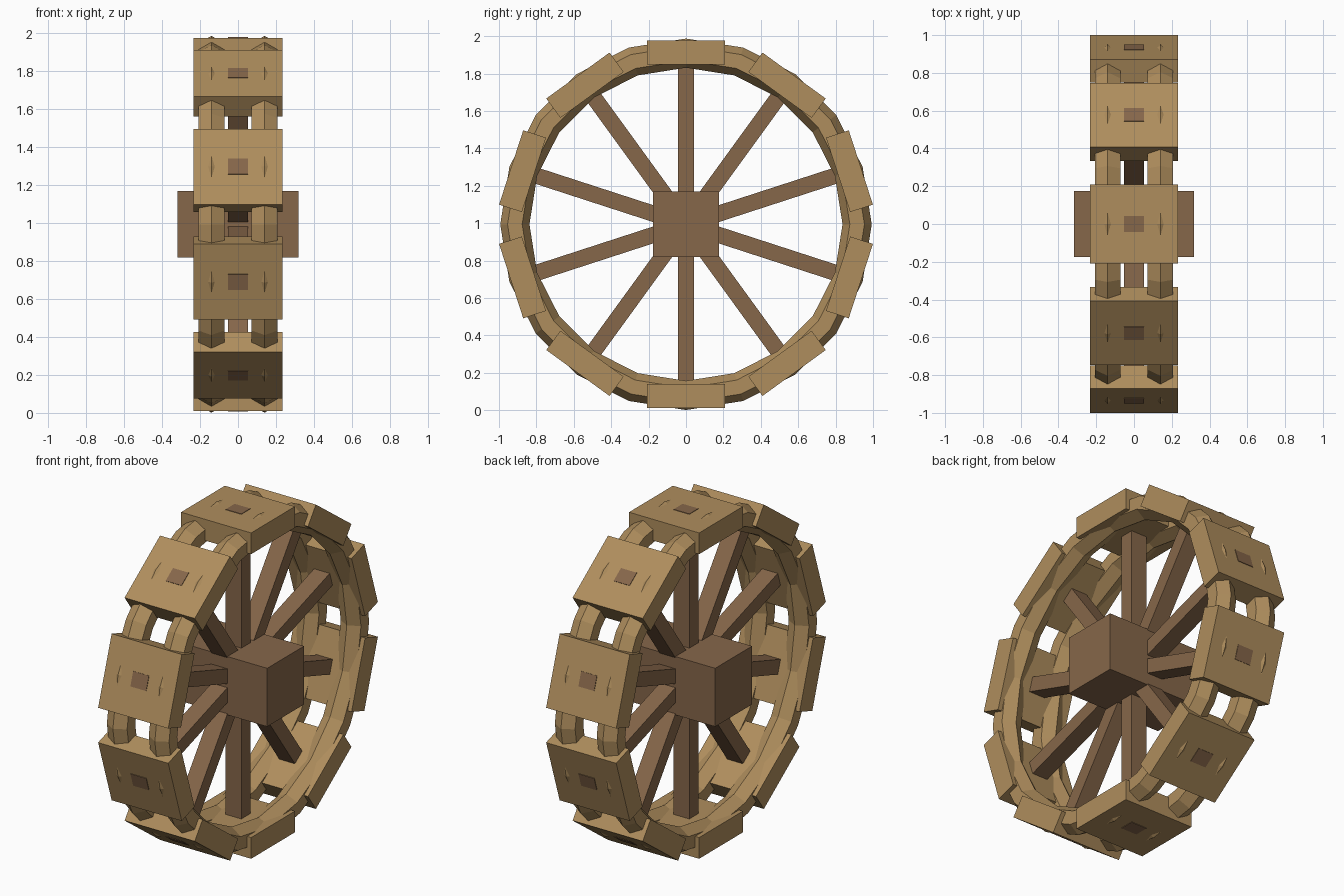
import bpy
from math import pi, sin, cos
from mathutils import Matrix

if "Cube" in bpy.data.objects:
    bpy.data.objects.remove(bpy.data.objects["Cube"])

CENTER_Z = 0.994
COUNT = 10


def material(name, color):
    mat = bpy.data.materials.new(name)
    mat.diffuse_color = (*color, 1)
    mat.use_nodes = True
    mat.node_tree.nodes["Principled BSDF"].inputs["Base Color"].default_value = mat.diffuse_color
    return mat


rim_wood = material("light_wood", (0.43, 0.27, 0.11))
spoke_wood = material("dark_wood", (0.24, 0.135, 0.068))


def finish(name, mat):
    obj = bpy.context.object
    obj.name = name
    obj.data.materials.append(mat)
    return obj


def box(name, size, radius, angle, mat):
    """Box whose local z points outward from the axle at the given angle."""
    loc = (0, -sin(angle) * radius, CENTER_Z + cos(angle) * radius)
    bpy.ops.mesh.primitive_cube_add(size=1, location=loc, rotation=(angle, 0, 0))
    obj = finish(name, mat)
    obj.data.transform(Matrix.Diagonal((*size, 1)))
    return obj


# Square hub block
box("hub", (0.636, 0.352, 0.352), 0, 0, spoke_wood)

# Spokes run through the rim plates, ending just proud of them
for i in range(COUNT):
    a = i * 2 * pi / COUNT
    box(f"spoke_{i}", (0.105, 0.086, 0.886), 0.543, a, spoke_wood)
    box(f"rim_plate_{i}", (0.468, 0.418, 0.128), 0.919, a, rim_wood)

# Pair of faceted hoops joining the plates
for side, x in (("left", -0.14), ("right", 0.14)):
    bpy.ops.mesh.primitive_torus_add(
        major_segments=20, minor_segments=6, major_radius=0.915,
        minor_radius=0.078, location=(x, 0, CENTER_Z), rotation=(0, pi / 2, 0))
    finish(f"hoop_{side}", rim_wood)
